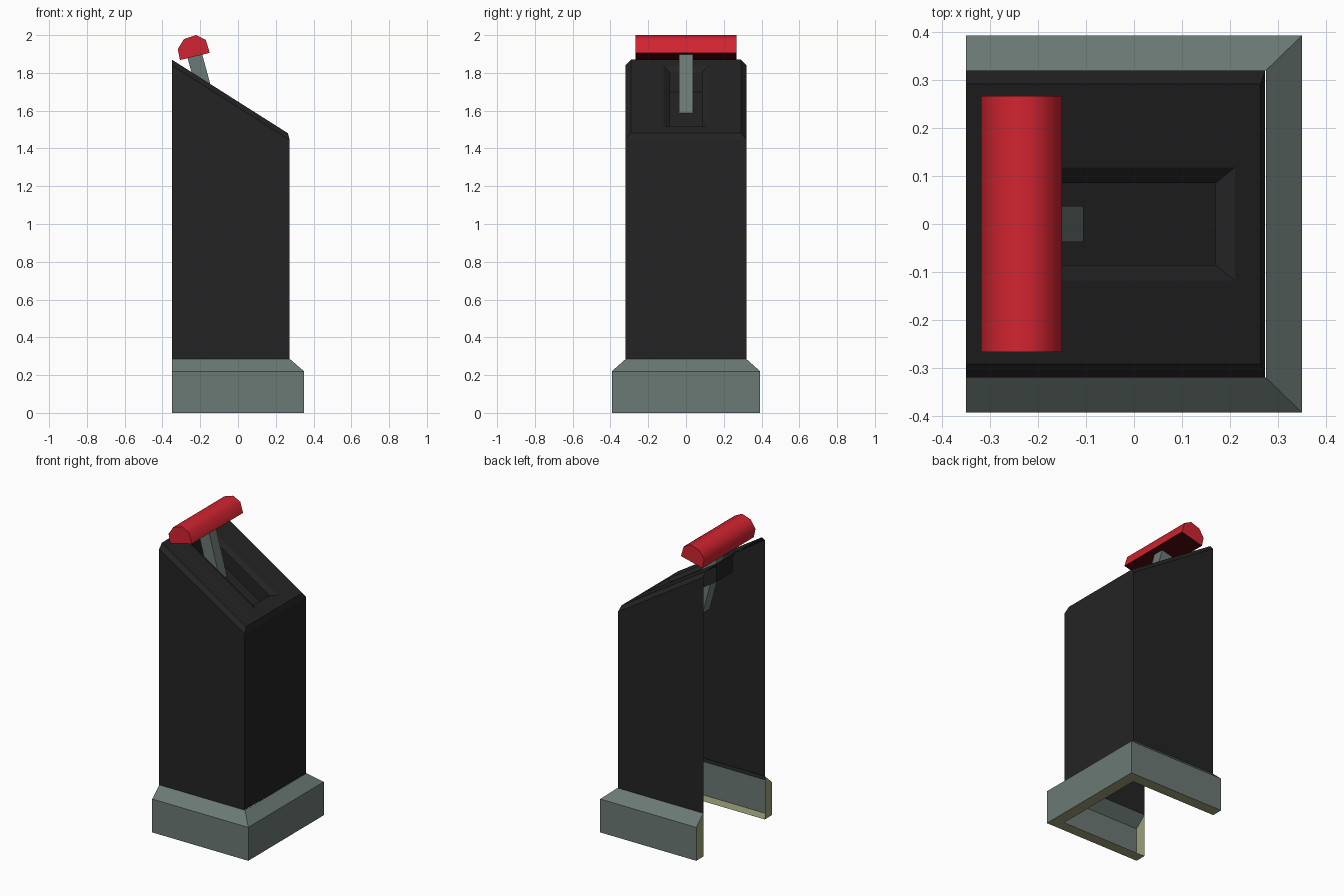
import bpy, bmesh

if "Cube" in bpy.data.objects:
    bpy.data.objects.remove(bpy.data.objects["Cube"])

BACK = -0.35  # open back plane


def srgb(r, g, b):
    return tuple(((c + 0.055) / 1.055) ** 2.4 for c in (r, g, b)) + (1.0,)


def material(name, r, g, b):
    m = bpy.data.materials.new(name)
    m.diffuse_color = srgb(r, g, b)
    m.use_nodes = True
    m.node_tree.nodes["Principled BSDF"].inputs["Base Color"].default_value = m.diffuse_color
    return m


BLACK = material("matte black", 0.14, 0.14, 0.14)
GREY = material("green grey", 0.42, 0.475, 0.455)
KHAKI = material("khaki", 0.62, 0.63, 0.48)
RED = material("red", 0.82, 0.14, 0.19)
DARK_RED = material("dark red", 0.30, 0.03, 0.04)


def finish(name, bm, mats):
    mesh = bpy.data.meshes.new(name)
    bm.to_mesh(mesh)
    bm.free()
    for m in mats:
        mesh.materials.append(m)
    ob = bpy.data.objects.new(name, mesh)
    bpy.context.collection.objects.link(ob)
    return ob


def ring(bm, x0, x1, y, z):
    """Four corners, counter-clockwise; z is a number or a function of x."""
    height = z if callable(z) else (lambda x: z)
    return [bm.verts.new((x, s, height(x)))
            for x, s in ((x0, -y), (x1, -y), (x1, y), (x0, y))]


def bridge(bm, a, b, sides=4, mat=0):
    for i in range(sides):
        j = (i + 1) % 4
        bm.faces.new((a[i], a[j], b[j], b[i])).material_index = mat


def prism(name, profile, half, mats):
    """Extrude an x-z profile to both sides along y."""
    bm = bmesh.new()
    a, b = [[bm.verts.new((x, s * half, z)) for x, z in profile] for s in (-1, 1)]
    n = len(profile)
    for i in range(n):
        bm.faces.new((a[i], a[(i + 1) % n], b[(i + 1) % n], b[i]))
    bm.faces.new(a)
    bm.faces.new(b)
    bmesh.ops.recalc_face_normals(bm, faces=bm.faces)
    bm.normal_update()
    return finish(name, bm, mats) if len(mats) == 1 else (bm, mats)


# Base skirt: three-sided outer wall and sloped shoulder
bm = bmesh.new()
low = ring(bm, BACK, 0.35, 0.393, 0)
mid = ring(bm, BACK, 0.35, 0.393, 0.22)
top = ring(bm, BACK, 0.275, 0.32, 0.285)
inner = ring(bm, BACK, 0.275, 0.32, 0)
bridge(bm, low, mid, 3)
bridge(bm, mid, top, 3)
# Khaki bottom rim and end caps
bridge(bm, inner, low, 3, 1)
for i in (0, 3):
    cap = [inner[i], low[i], mid[i], top[i]]
    bm.faces.new(cap if i == 0 else cap[::-1]).material_index = 1
finish("base_skirt", bm, [GREY, KHAKI])


# Pedestal shell: walls, chamfer, slanted panel and recessed slot
def slant(drop):
    return lambda x: 1.87 - 0.634 * (x - BACK) - drop


bm = bmesh.new()
foot = ring(bm, BACK, 0.273, 0.32, 0.285)
wall = ring(bm, BACK, 0.273, 0.32, slant(0.03))
panel = ring(bm, BACK, 0.264, 0.292, slant(0))
lip = ring(bm, -0.30, 0.21, 0.118, slant(0))
bevel = ring(bm, -0.28, 0.17, 0.085, slant(0.024))
floor = ring(bm, -0.28, 0.17, 0.085, slant(0.126))
bridge(bm, foot, wall, 3)
bridge(bm, wall, panel, 3)
for a, b in ((panel, lip), (lip, bevel), (bevel, floor)):
    bridge(bm, a, b)
bm.faces.new(floor)
finish("pedestal_shell", bm, [BLACK])

# Lever arm passing through the slot floor
prism("lever_arm", [(-0.267, 1.879), (-0.19, 1.90), (-0.07, 1.46), (-0.147, 1.44)],
      0.037, [GREY])

# Grip: faceted half-round bar with a dark flat underside
bm, mats = prism("grip", [(-0.307, 1.868), (-0.319, 1.926), (-0.286, 1.979),
                          (-0.222, 2.0), (-0.17, 1.974), (-0.15, 1.906)],
                 0.267, [RED, DARK_RED])
for f in bm.faces:
    f.material_index = int(f.normal.z < -0.5)
grip = finish("lever_grip", bm, mats)
bpy.context.view_layer.objects.active = grip
grip.select_set(True)
bpy.ops.object.shade_smooth_by_angle(angle=1.1)
